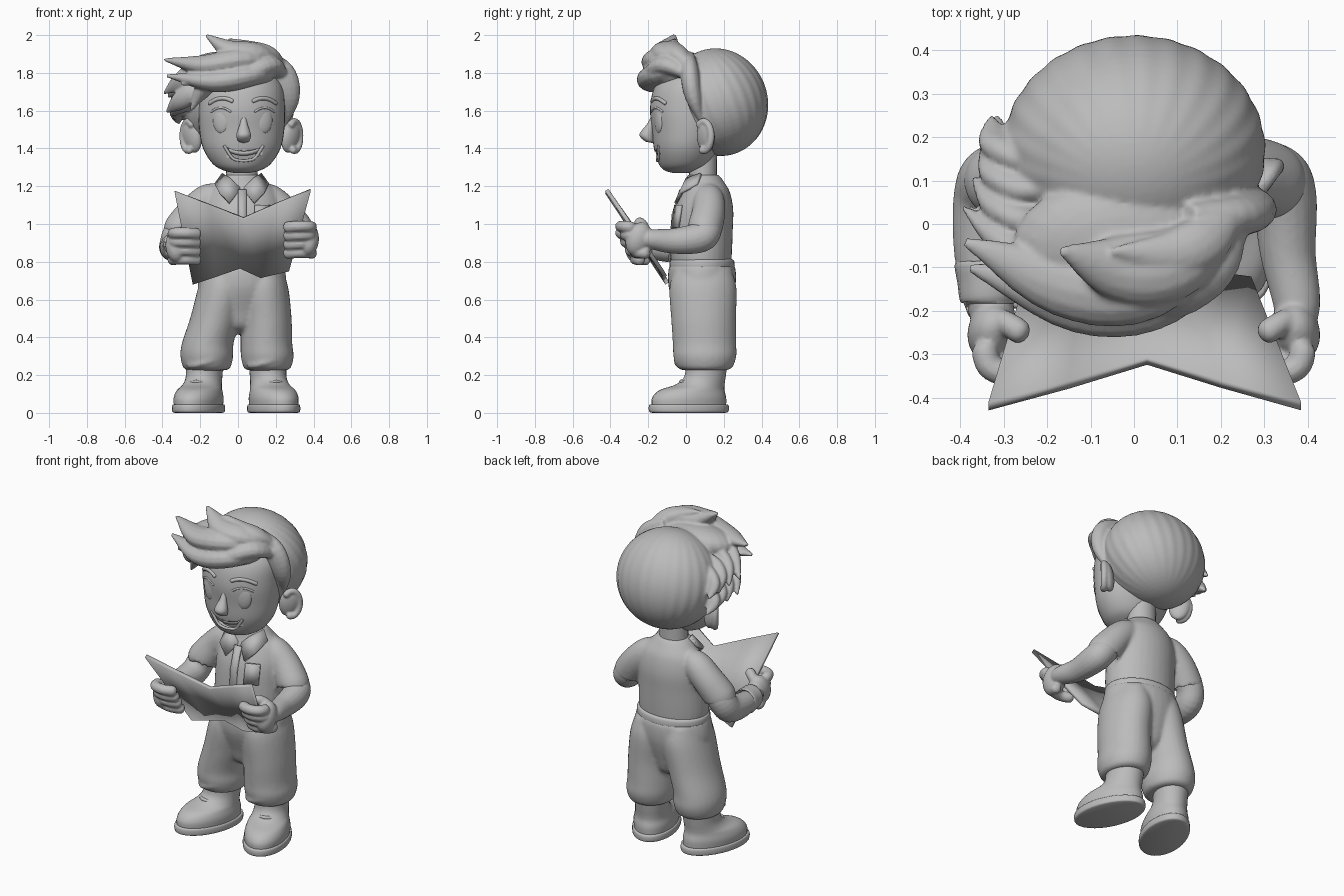
import bpy, bmesh, math
from mathutils import Vector, Matrix
from mathutils.bvhtree import BVHTree

if "Cube" in bpy.data.objects:
    bpy.data.objects.remove(bpy.data.objects["Cube"])

clay = bpy.data.materials.new("clay grey")
clay.use_nodes = True
clay.diffuse_color = (0.5, 0.5, 0.5, 1)
clay.node_tree.nodes["Principled BSDF"].inputs["Base Color"].default_value = (0.5, 0.5, 0.5, 1)


def select(obs):
    bpy.ops.object.select_all(action='DESELECT')
    for o in obs:
        o.select_set(True)
    bpy.context.view_layer.objects.active = obs[0]


def finish(name, bm, angle=50):
    bmesh.ops.recalc_face_normals(bm, faces=bm.faces)
    me = bpy.data.meshes.new(name)
    bm.to_mesh(me)
    bm.free()
    me.materials.append(clay)
    ob = bpy.data.objects.new(name, me)
    bpy.context.collection.objects.link(ob)
    select([ob])
    bpy.ops.object.shade_smooth_by_angle(angle=math.radians(angle))
    return ob


def blend(name, obs, voxel=.01, rounds=4):
    """Fuse overlapping pieces into one softly joined skin."""
    select(obs)
    bpy.ops.object.join()
    ob = bpy.context.object
    ob.name = name
    m = ob.modifiers.new("fuse", 'REMESH')
    m.mode, m.voxel_size, m.use_smooth_shade = 'VOXEL', voxel, True
    s = ob.modifiers.new("soften", 'SMOOTH')
    s.iterations = rounds
    for mod in (m, s):
        bpy.ops.object.modifier_apply(modifier=mod.name)
    bpy.ops.object.shade_smooth_by_angle(angle=math.radians(60))


def spline(pts, steps):
    """Catmull-Rom through tuples of any length."""
    p = [Vector(q) for q in pts]
    p = [p[0] * 2 - p[1]] + p + [p[-1] * 2 - p[-2]]
    out = []
    for i in range(1, len(p) - 2):
        a, b, c, d = p[i - 1:i + 3]
        for s in range(steps):
            t = s / steps
            out.append((b * 2 + (c - a) * t + (a * 2 - b * 5 + c * 4 - d) * t * t
                        + (b * 3 - a - c * 3 + d) * t ** 3) / 2)
    return out + [p[-2]]


def sweep(name, pts, n=20, flat=False, ref=(0, 1, 0), steps=5, spin=0, pivot=(0, 0, 0)):
    """Elliptical rings along a path of (x, y, z, width, depth)."""
    q = spline(pts, steps)
    c = [Vector(v[:3]) for v in q]
    bm = bmesh.new()
    rings = []
    for i, v in enumerate(q):
        t = Vector((0, 0, 1)) if flat else (c[min(i + 1, len(c) - 1)] - c[max(i - 1, 0)]).normalized()
        side = Vector(ref).cross(t).normalized()
        up = t.cross(side)
        a, b = max(v[3], .002), max(v[4], .002)
        rings.append([bm.verts.new(c[i] + side * a * math.cos(k * math.tau / n)
                                   + up * b * math.sin(k * math.tau / n)) for k in range(n)])
    for r, s in zip(rings, rings[1:]):
        for k in range(n):
            bm.faces.new((r[k], r[(k + 1) % n], s[(k + 1) % n], s[k]))
    bm.faces.new(rings[0])
    bm.faces.new(rings[-1])
    if spin:
        bmesh.ops.rotate(bm, verts=bm.verts, cent=pivot, matrix=Matrix.Rotation(spin, 3, 'Z'))
    return finish(name, bm)


def lock(name, pts, r, flatness=.7, **kw):
    """Tapering strand of hair."""
    prof = (.6, 1, .9, .12)
    return sweep(name, [(*p, r * f, r * f * flatness) for p, f in zip(pts, prof)], n=14, **kw)


def cord(name, pts, r, **kw):
    """Tube of even thickness with rounded ends."""
    p = [Vector(v) for v in pts]
    a, b = p[0] - (p[1] - p[0]).normalized() * r * .6, p[-1] + (p[-1] - p[-2]).normalized() * r * .6
    rows = [(*a, r * .4, r * .4)] + [(*v, r, r) for v in p] + [(*b, r * .4, r * .4)]
    return sweep(name, rows, n=10, **kw)


def ball(name, loc, size, rot=(0, 0, 0), ridges=0):
    bm = bmesh.new()
    bmesh.ops.create_uvsphere(bm, u_segments=144 if ridges else 24, v_segments=32 if ridges else 16, radius=1)
    for v in bm.verts:
        if ridges:
            ph = math.atan2(v.co.y, v.co.x)
            v.co *= 1 + .006 * math.sin(ridges * ph + 2 * v.co.z) * (1 - v.co.z ** 2)
        v.co = Vector([a * b for a, b in zip(v.co, size)])
    m = Matrix.Translation(loc)
    for ang, ax in zip(rot, "XYZ"):
        m = m @ Matrix.Rotation(ang, 4, ax)
    bm.transform(m)
    return finish(name, bm)


def plate(name, grid, thick):
    """Grid of points, thickened."""
    bm = bmesh.new()
    vs = [[bm.verts.new(p) for p in row] for row in grid]
    for r, s in zip(vs, vs[1:]):
        for k in range(len(r) - 1):
            bm.faces.new((r[k], r[k + 1], s[k + 1], s[k]))
    ob = finish(name, bm, 30)
    m = ob.modifiers.new("thickness", 'SOLIDIFY')
    m.thickness, m.offset = thick, 0
    bpy.ops.object.modifier_apply(modifier=m.name)


# Face
face = sweep("face", [(.02, -.03, 1.27, .04, .04), (.02, -.025, 1.285, .1, .09), (.02, -.01, 1.32, .155, .135),
                      (.02, 0, 1.4, .205, .17), (.02, .01, 1.5, .225, .19), (.02, .01, 1.62, .228, .2),
                      (.02, .02, 1.74, .21, .18), (.02, .03, 1.84, .12, .1)], n=40, flat=True)
skin = BVHTree.FromObject(face, bpy.context.evaluated_depsgraph_get())


def on_face(x, z, lift=0):
    hit = skin.ray_cast(Vector((x, -1, z)), Vector((0, 1, 0)))[0]
    return Vector((x, hit.y - lift, z))


# Open smiling mouth
arc = [i / 10 for i in range(-10, 11)]
upper = [(.03 + .1 * u, 1.385 + .025 * u * u) for u in arc]
lower = [(.03 + .1 * u, 1.41 - .075 * math.sqrt(1 - u * u)) for u in arc]
bm = bmesh.new()
f = bm.faces.new([bm.verts.new((x, -.4, z)) for x, z in upper + lower[-2:0:-1]])
ext = bmesh.ops.extrude_face_region(bm, geom=[f])
for v in ext["geom"]:
    if isinstance(v, bmesh.types.BMVert):
        v.co.y = on_face(v.co.x, v.co.z).y + .03
cutter = finish("mouth_cutter", bm)
cutter.hide_render = True
cut = face.modifiers.new("mouth", 'BOOLEAN')
cut.operation, cut.object, cut.solver = 'DIFFERENCE', cutter, 'EXACT'
select([face])
bpy.ops.object.modifier_apply(modifier=cut.name)
bpy.data.objects.remove(cutter)
cord("lower_lip", [on_face(x, z) for x, z in lower[::4]], .008, ref=(0, 1, .01))
plate("teeth", [[on_face(.03 + .08 * u, 1.385 + .02 * u * u - d, -.012) for u in arc] for d in (0, .022)], .008)

# Nose, eyes, brows, ears
sweep("nose", [(.03, -.17, 1.575, .012, .012), (.03, -.188, 1.53, .02, .018), (.03, -.208, 1.475, .038, .038),
               (.03, -.195, 1.44, .03, .025), (.03, -.18, 1.43, .005, .005)], flat=True)
for s, side in ((1, "left"), (-1, "right")):
    ex = .025 + s * .115
    ball(side + "_eye", on_face(ex, 1.55, -.013), (.045, .018, .07), (0, 0, s * .4))
    cord(side + "_eyelid", [on_face(ex + .05 * u, 1.615 - .02 * u * u, -.001) for u in (-1, -.5, 0, .5, 1)],
         .006, ref=(0, 0, 1))
    cord(side + "_brow", [on_face(ex + .06 * u, 1.665 - .02 * u * u - s * .006 * u, -.002)
                          for u in (-1, -.5, 0, .5, 1)], .011, ref=(0, 0, 1))
    ear = Vector((.018 + s * .262, .105, 1.465))
    lobe = ball(side + "_ear_bowl", ear, (.06, .035, .09), (0, s * .2, s * .75))
    ring = [ear + Vector((s * (.018 + .03 * math.cos(a)), -.012 + .04 * math.cos(a), .078 * math.sin(a)))
            for a in (-1.9, -1.2, -.5, .2, .9, 1.6, 2.3)]
    blend(side + "_ear", [lobe, cord("rim", ring, .019, ref=(0, 1, 0))], .006, 3)

# Hair: ridged cap, swept quiff, side spikes
hair = [ball("hair_cap", (0, .17, 1.645), (.302, .262, .287), (.3, 0, 0), ridges=26),
        ball("nape", (0, .18, 1.55), (.27, .2, .175)),
        ball("quiff_base", (-.04, -.05, 1.81), (.24, .16, .1), (.25, .05, 0))]
quiff = [
    ([(.2, -.02, 1.83), (.06, -.145, 1.79), (-.13, -.17, 1.755), (-.38, -.1, 1.785)], .09),
    ([(.21, .02, 1.85), (.03, -.13, 1.87), (-.17, -.13, 1.84), (-.39, -.04, 1.87)], .09),
    ([(.2, .0, 1.86), (.09, -.09, 1.9), (-.04, -.1, 1.92), (-.17, -.06, 2.0)], .085),
    ([(.22, -.0, 1.8), (.15, -.1, 1.84), (.0, -.16, 1.78), (-.3, -.155, 1.74)], .08),
    ([(.22, .02, 1.85), (.16, -.04, 1.9), (.08, -.07, 1.93), (-.05, -.06, 1.98)], .06),
    ([(.0, -.1, 1.78), (-.12, -.13, 1.76), (-.2, -.1, 1.69), (-.25, -.1, 1.6)], .06),
    ([(.12, .02, 1.88), (.23, .02, 1.8), (.265, .04, 1.67), (.25, .09, 1.52)], .07),
]
hair += [lock("quiff_lock", pts, r, ref=(0, 0, 1)) for pts, r in quiff[:-1]]
hair.append(lock("hairline_lock", *quiff[-1]))
for row in range(2):
    for i in range(4):
        y, z = -.06 + .07 * i, 1.79 - .1 * row - .02 * i
        hair.append(lock("side_spike", [(-.19 - .03 * row, y, z + .05), (-.255, y, z), (-.315, y + .035, z - .045),
                                        (-.395 + .022 * i + .015 * row, y + .1, z - .1)], .052))
blend("hair", hair, .008, 3)

# Neck, shirt, collar, placket, pocket
sweep("neck", [(.02, .09, 1.15, .09, .08), (.02, .09, 1.25, .085, .075), (.02, .09, 1.4, .08, .075)], flat=True)
shirt = [sweep("shirt", [(.025, .085, .74, .2, .15), (.025, .08, .84, .212, .163), (.025, .085, .97, .21, .163),
                         (.025, .095, 1.08, .207, .155), (.025, .105, 1.17, .18, .127), (.02, .1, 1.225, .13, .1),
                         (.02, .09, 1.26, .095, .085)], n=32, flat=True)]
for s, side in ((1, "left"), (-1, "right")):
    plate(side + "_collar", [[(.02 + s * x, y, z) for x, y, z in row] for row in
          (((.005, -.005, 1.185), (.06, .005, 1.24), (.1, .08, 1.265)),
           ((.065, -.055, 1.11), (.12, -.03, 1.165), (.14, .06, 1.21)))], .016)
plate("placket", [[(x, -.03, 1.18), (x, -.07, 1.05), (x, -.088, .8)] for x in (0, .045)], .012)
plate("chest_pocket", [[(.09, -.055, 1.1), (.09, -.075, .98)], [(.17, -.025, 1.1), (.17, -.042, .98)]], .015)

# Trousers
pants = [sweep("seat", [(.025, .085, .8, .205, .155), (.025, .085, .76, .225, .178), (.02, .085, .66, .23, .176),
                        (.015, .09, .54, .17, .14), (.015, .09, .46, .1, .11), (.015, .09, .42, .04, .05)][::-1],
               n=32, flat=True)]
for side, top, knee, cuff in (("left", .135, .15, .155), ("right", -.08, -.12, -.165)):
    pants.append(sweep("leg", [(cuff, .1, .225, .1, .11), (cuff, .1, .24, .125, .145), (cuff, .1, .3, .14, .167),
                               (cuff * .97, .098, .37, .137, .168), (knee, .093, .5, .134, .172),
                               (top, .09, .66, .132, .178), (top, .09, .76, .1, .152)], n=28, flat=True))
    for h in (.27, .34):
        pants.append(cord("fold", [(cuff + .12 * math.sin(a), .095 - .145 * math.cos(a), h + .02 * math.sin(2 * a))
                                   for a in (-.9, -.45, 0, .45, .9)], .016, ref=(0, 0, 1)))
blend("trousers", pants, .01, 8)
sweep("waistband", [(.025, .085, .765, .21, .165), (.025, .085, .775, .22, .173),
                    (.025, .085, .805, .217, .169), (.025, .085, .815, .2, .155)], n=32, flat=True)

# Shoes
for s, side, x in ((1, "left", .16), (-1, "right", -.18)):
    turn = dict(spin=s * .33, pivot=(x, .1, 0))
    sweep(side + "_sole", [(x, .01, 0, .115, .2), (x, .01, .008, .127, .218), (x, .01, .04, .127, .218),
                           (x, .01, .046, .115, .2)], n=32, flat=True, **turn)
    sweep(side + "_shoe", [(x, .01, .03, .118, .205), (x, .012, .08, .121, .203), (x, .028, .12, .112, .178),
                           (x, .073, .15, .1, .133), (x, .1, .19, .095, .112), (x, .11, .26, .098, .112)],
          n=32, flat=True, **turn)
    for i in range(3):
        y, z = -.065 + .033 * i, .136 + .03 * i
        cord(f"{side}_lace_{i + 1}", [(x - .06, y + .035, z - .012), (x, y, z), (x + .06, y + .035, z - .012)],
             .01, ref=(0, 0, 1), **turn)
    cord(side + "_toe_seam", [(x + .1 * u, -.115 + .06 * u * u, .122 - .05 * u * u) for u in (-1, -.5, 0, .5, 1)],
         .007, ref=(0, 0, 1), **turn)

# Arms, sleeves, hands gripping the book
for s, side, hx, hz in ((1, "left", .345, .92), (-1, "right", -.3, .885)):
    c = .02 if s > 0 else -.015
    ex = c + s * .325
    shirt.append(sweep("sleeve", [(c + s * .07, .115, 1.17, .05, .05), (c + s * .14, .12, 1.135, .08, .08),
                                  (c + s * .215, .12, 1.065, .088, .088), (c + s * .285, .1, .975, .093, .092),
                                  (c + s * .29, .097, .96, .08, .08)], n=24))
    arm = [sweep("arm", [(c + s * .22, .12, 1.06, .07, .07), (ex - s * .025, .11, .96, .077, .077),
                         (ex, .06, hz + .005, .08, .076), (ex + s * .01, -.07, hz - .01, .067, .064),
                         (hx + s * .03, -.19, hz, .052, .054), (hx + s * .01, -.25, hz, .04, .045)], ref=(1, 0, 0)),
           ball("palm", (hx + s * .025, -.25, hz), (.058, .068, .092), (-.35, 0, s * .3))]
    for i in range(4):
        z, y = hz - .075 + .046 * i, -.198 - .026 * i
        arm.append(cord("finger", [(hx + s * .045, y - .01, z), (hx + s * .03, y - .055, z + .004),
                                   (hx - s * .03, y - .07, z + .004), (hx - s * .085, y - .045, z)],
                        .03, ref=(0, 0, 1)))
    arm.append(cord("thumb", [(hx + s * .03, -.22, hz + .03), (hx, -.225, hz + .07), (hx - s * .04, -.25, hz + .09)],
                    .028, ref=(0, 1, 0)))
    blend(side + "_arm", arm, .007, 3)
blend("shirt", shirt, .01, 6)
sweep("wrist_band", [(-.34, -.085, .875, .06, .06), (-.34, -.09, .875, .075, .073), (-.337, -.13, .877, .073, .07),
                     (-.334, -.175, .88, .066, .066), (-.334, -.18, .88, .05, .05)], ref=(1, 0, 0))

# Open book
plate("book", [[(-.335, -.42, 1.17), (-.15, -.37, 1.1), (.03, -.315, 1.03), (.2, -.368, 1.105), (.385, -.42, 1.18)],
               [(-.24, -.1, .685), (-.12, -.12, .725), (.01, -.145, .77), (.12, -.11, .72), (.27, -.13, .755)]], .022)
